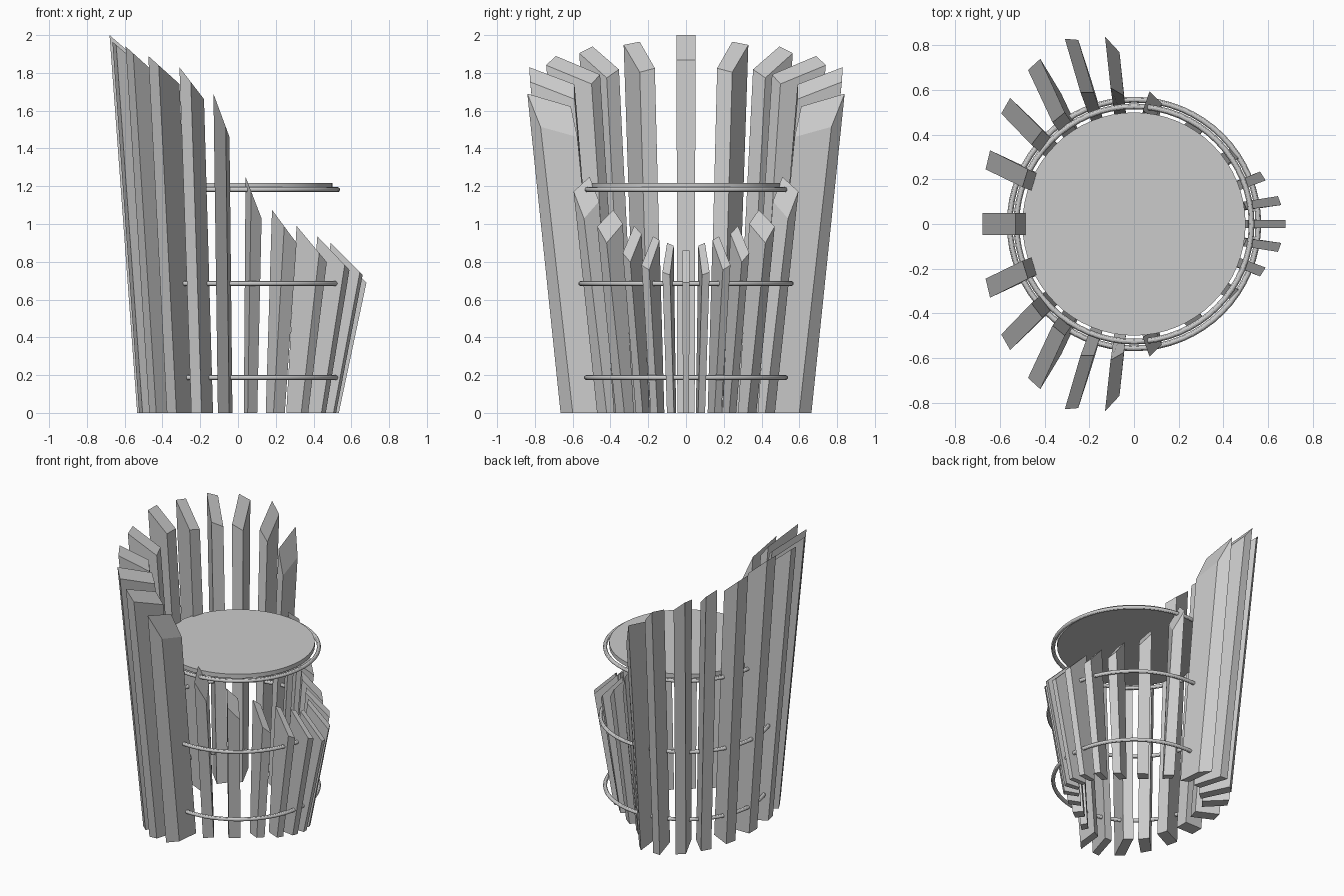
import bpy
from mathutils import Vector

if "Cube" in bpy.data.objects:
    bpy.data.objects.remove(bpy.data.objects["Cube"])

# Upper plan of each slat on the +y side:
# outer a (x, y), outer b, inner a, inner b, peak height, slope of the cut along x
SLATS = [
    (-.665, .245, -.645, .33, -.50, .165, -.475, .245, 1.965, .85),
    (-.595, .495, -.555, .565, -.46, .355, -.41, .42, 1.94, .9),
    (-.475, .69, -.42, .74, -.365, .455, -.31, .50, 1.89, .9),
    (-.31, .83, -.25, .825, -.24, .59, -.18, .59, 1.83, 1.3),
    (-.13, .84, -.065, .77, -.105, .61, -.045, .575, 1.69, 2.7),
    (.07, .595, .125, .54, .04, .51, .09, .46, 1.25, 2.6),
    (.245, .47, .31, .42, .18, .385, .235, .335, 1.075, 1.35),
    (.43, .335, .47, .295, .31, .275, .345, .235, .99, 1.2),
    (.565, .235, .59, .195, .42, .175, .44, .14, .935, 1.05),
    (.645, .125, .66, .085, .49, .10, .505, .065, .90, 1.0),
]
CENTRES = [
    (-.68, -.05, -.68, .05, -.53, -.05, -.53, .05, 2.0, .87),
    (.68, .018, .68, -.018, .51, .018, .51, -.018, .86, 1.0),
]


def slat(name, row, side=1):
    oa, ob, ia, ib = [Vector((row[i], row[i + 1] * side)) for i in (0, 2, 4, 6)]
    peak, slope = row[8:]
    corners = [oa, ob, ib, ia]
    x0 = min(c.x for c in corners)
    top = [(c.x, c.y, peak - slope * (c.x - x0)) for c in corners]
    # the foot is drawn in toward the middle, keeping the slat width
    inner = .76 if oa.x < 0 else .83
    om, im = (oa + ob) / 2, (ia + ib) / 2
    foot = [om * .785 + (oa - om) * .92, om * .785 + (ob - om) * .92,
            im * inner + (ib - im) * .92, im * inner + (ia - im) * .92]
    verts = [(c.x, c.y, 0) for c in foot] + top
    faces = [(0, 1, 2, 3), (7, 6, 5, 4)]
    faces += [(i, i + 4, (i + 1) % 4 + 4, (i + 1) % 4) for i in range(4)]
    me = bpy.data.meshes.new(name)
    me.from_pydata(verts, [], faces)
    if side < 0:
        me.flip_normals()
    ob = bpy.data.objects.new(name, me)
    bpy.context.collection.objects.link(ob)
    # consistent outward normals
    bpy.context.view_layer.objects.active = ob
    bpy.ops.object.mode_set(mode='EDIT')
    bpy.ops.mesh.select_all(action='SELECT')
    bpy.ops.mesh.normals_make_consistent(inside=False)
    bpy.ops.object.mode_set(mode='OBJECT')


# Slats
slat("back_slat", CENTRES[0])
slat("low_slat", CENTRES[1])
for n, row in enumerate(SLATS):
    for side, tag in ((1, "rear"), (-1, "front")):
        slat(f"{tag}_slat_{n + 1}", row, side)

# Hoops
for name, r, z in (("lower_hoop", .527, .187), ("middle_hoop", .557, .685), ("top_hoop", .527, 1.182)):
    bpy.ops.mesh.primitive_torus_add(major_radius=r, minor_radius=.013, major_segments=64,
                                     minor_segments=12, location=(0, 0, z))
    bpy.context.object.name = name
    bpy.ops.object.shade_smooth_by_angle()

# Table top
bpy.ops.mesh.primitive_cylinder_add(vertices=64, radius=.5, depth=.03, location=(0, 0, 1.202))
bpy.context.object.name = "table_top"
bpy.ops.object.shade_smooth_by_angle()
